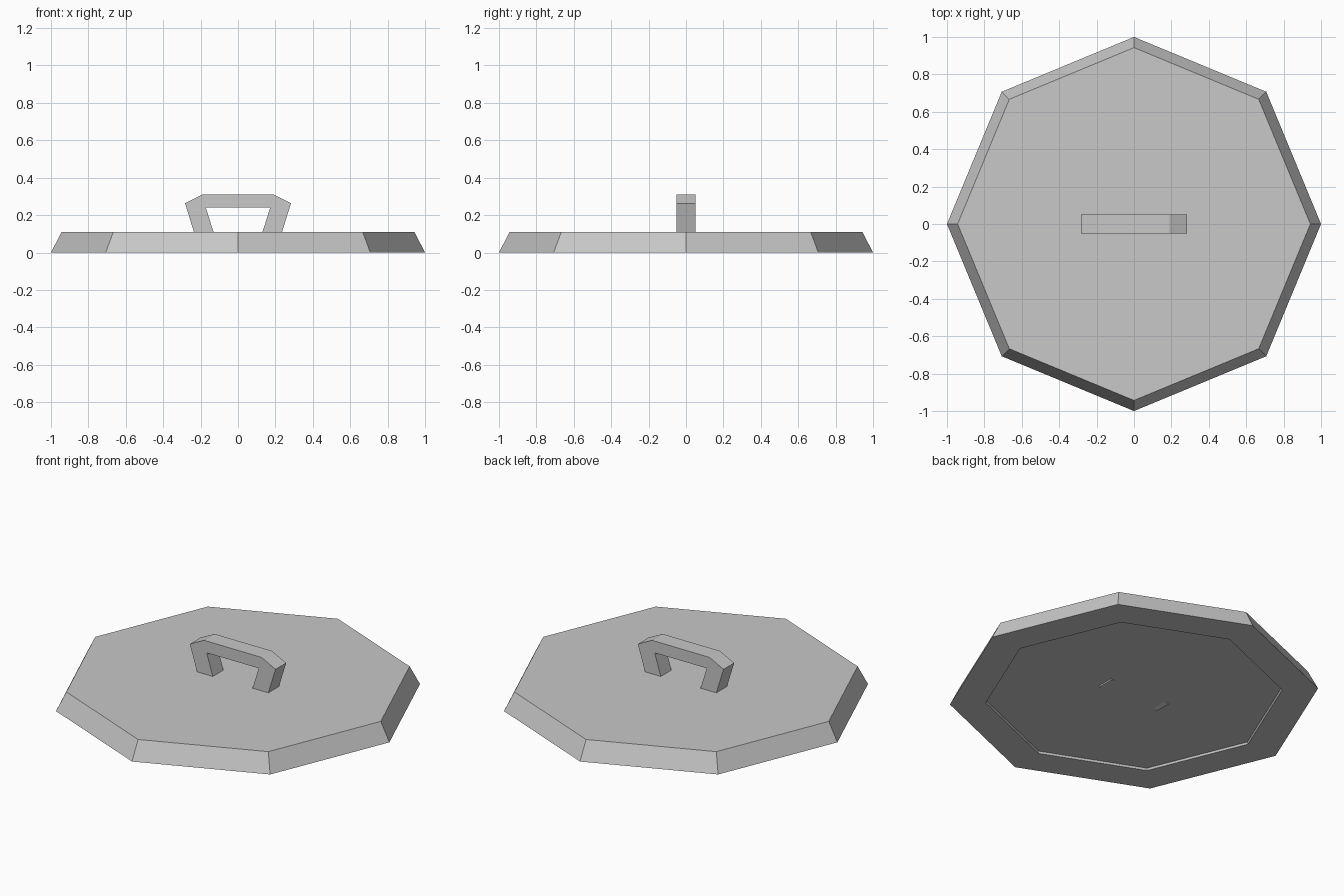
import bpy
import bmesh
from math import cos, sin, pi

cube = bpy.data.objects.get("Cube")
if cube:
    bpy.data.objects.remove(cube)

grey = bpy.data.materials.new("light_grey")
colour = (0.58, 0.58, 0.58, 1)
grey.diffuse_color = colour
grey.use_nodes = True
grey.node_tree.nodes["Principled BSDF"].inputs["Base Color"].default_value = colour


def finish(bm, name):
    bmesh.ops.recalc_face_normals(bm, faces=bm.faces)
    mesh = bpy.data.meshes.new(name)
    bm.to_mesh(mesh)
    bm.free()
    mesh.materials.append(grey)
    obj = bpy.data.objects.new(name, mesh)
    bpy.context.collection.objects.link(obj)
    return obj


# Lid: octagonal rings from the recessed underside, round the rim, to the top
SIDES = 8
RECESS = 0.012
bm = bmesh.new()
rings = []
for radius, z in [(0.8, RECESS), (0.805, 0), (1, 0), (0.943, 0.11)]:
    rings.append([bm.verts.new((radius * cos(2 * pi * i / SIDES),
                                radius * sin(2 * pi * i / SIDES), z))
                  for i in range(SIDES)])
for low, high in zip(rings, rings[1:]):
    for i in range(SIDES):
        j = (i + 1) % SIDES
        bm.faces.new((low[i], low[j], high[j], high[i]))
bm.faces.new(rings[0])
bm.faces.new(rings[-1])
finish(bm, "lid")

# Handle: mirrored outline with slanted legs whose outer tips pierce the underside
half = [(0.172, 0.24), (0.106, 0.03), (0.203, 0.005), (0.283, 0.263), (0.19, 0.31)]
outline = half + [(-x, z) for x, z in reversed(half)]
bm = bmesh.new()
face = bm.faces.new([bm.verts.new((x, -0.05, z)) for x, z in outline])
result = bmesh.ops.extrude_face_region(bm, geom=[face])
moved = [v for v in result["geom"] if isinstance(v, bmesh.types.BMVert)]
bmesh.ops.translate(bm, verts=moved, vec=(0, 0.1, 0))
finish(bm, "handle")
